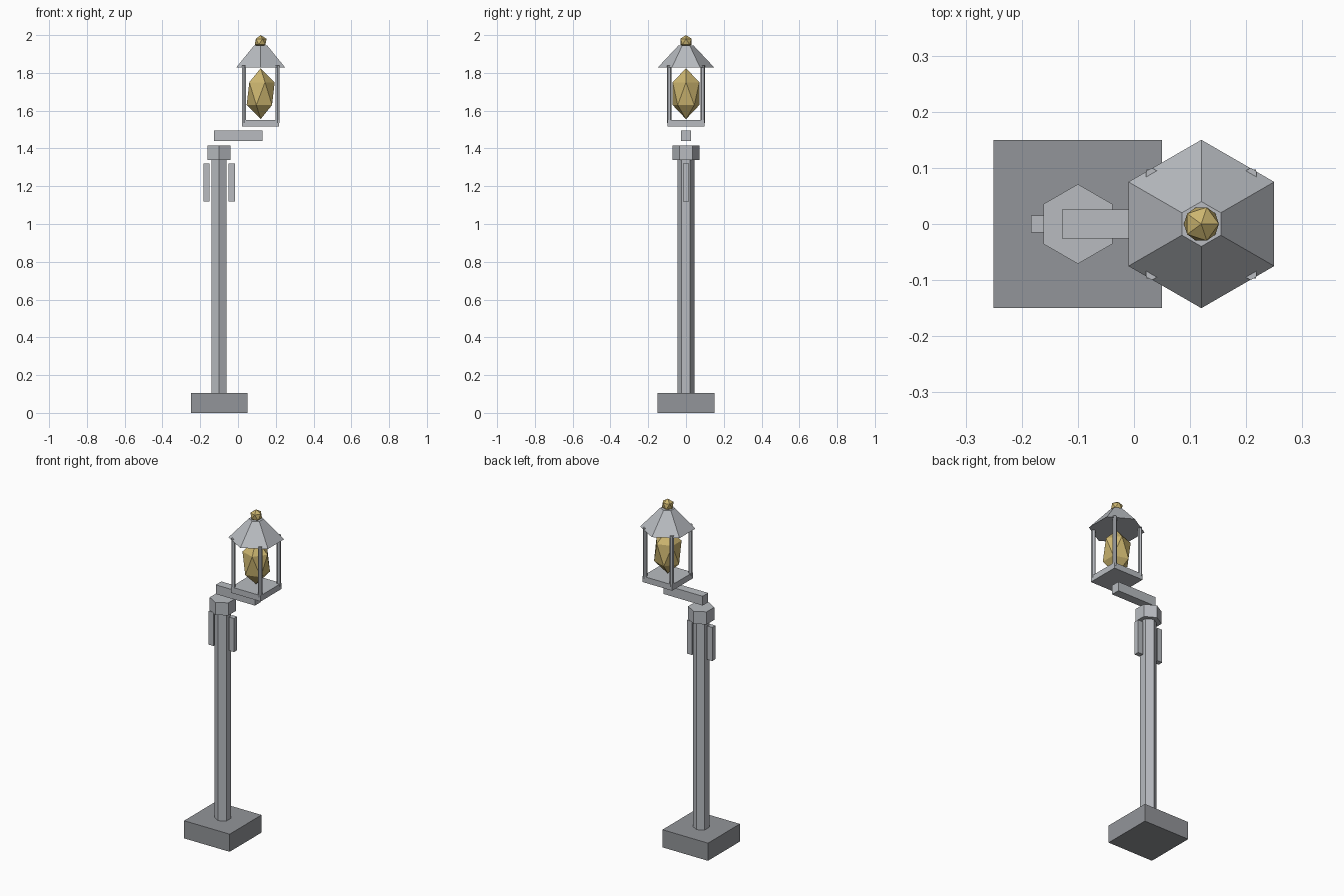
import bpy
import math

cube = bpy.data.objects.get("Cube")
if cube:
    bpy.data.objects.remove(cube, do_unlink=True)


def material(name, color):
    mat = bpy.data.materials.new(name)
    mat.use_nodes = True
    mat.diffuse_color = (*color, 1)
    mat.node_tree.nodes["Principled BSDF"].inputs["Base Color"].default_value = (*color, 1)
    return mat


stone = material("dark grey stone", (0.29, 0.30, 0.32))
metal = material("light grey metal", (0.48, 0.50, 0.53))
gold = material("warm gold", (0.60, 0.46, 0.16))


def finish(name, mat):
    obj = bpy.context.object
    obj.name = name
    obj.data.materials.append(mat)
    return obj


def box(name, mat, x, z0, z1, width, depth):
    bpy.ops.mesh.primitive_cube_add(size=1, location=(x, 0, (z0 + z1) / 2))
    obj = finish(name, mat)
    obj.scale = (width, depth, z1 - z0)


def hexagon(name, mat, x, y, z0, z1, r0, r1):
    bpy.ops.mesh.primitive_cone_add(vertices=6, radius1=r0, radius2=r1,
                                    depth=z1 - z0, location=(x, y, (z0 + z1) / 2))
    finish(name, mat)


def gem(name, mat, x, z, radius, half_height):
    bpy.ops.mesh.primitive_ico_sphere_add(subdivisions=1, radius=1, location=(x, 0, z))
    obj = finish(name, mat)
    obj.scale = (radius, radius, half_height)


POLE_X, LAMP_X = -0.10, 0.12

# Foot, pole and arm
box("base", stone, POLE_X, 0, 0.105, 0.30, 0.30)
hexagon("pole", metal, POLE_X, 0, 0.08, 1.36, 0.045, 0.045)
hexagon("pole_cap", metal, POLE_X, 0, 1.34, 1.415, 0.071, 0.071)
for side, label in ((-1, "right"), (1, "left")):
    box("side_plate_" + label, metal, POLE_X + side * 0.067, 1.12, 1.32, 0.033, 0.03)
box("arm", metal, 0.001, 1.44, 1.495, 0.258, 0.052)

# Lantern
box("lantern_tray", metal, LAMP_X, 1.515, 1.55, 0.195, 0.195)
for sx, label_x in ((-1, "right"), (1, "left")):
    for sy, label_y in ((-1, "front"), (1, "back")):
        hexagon(f"lantern_post_{label_y}_{label_x}", metal,
                LAMP_X + sx * 0.088, sy * 0.088, 1.535, 1.838, 0.012, 0.012)
hexagon("lantern_roof", metal, LAMP_X, 0, 1.828, 1.945, 0.15, 0.04)
gem("glowing_crystal", gold, LAMP_X, 1.69, 0.083, 0.135)
gem("finial", gold, LAMP_X, 1.965, 0.035, 0.035)
